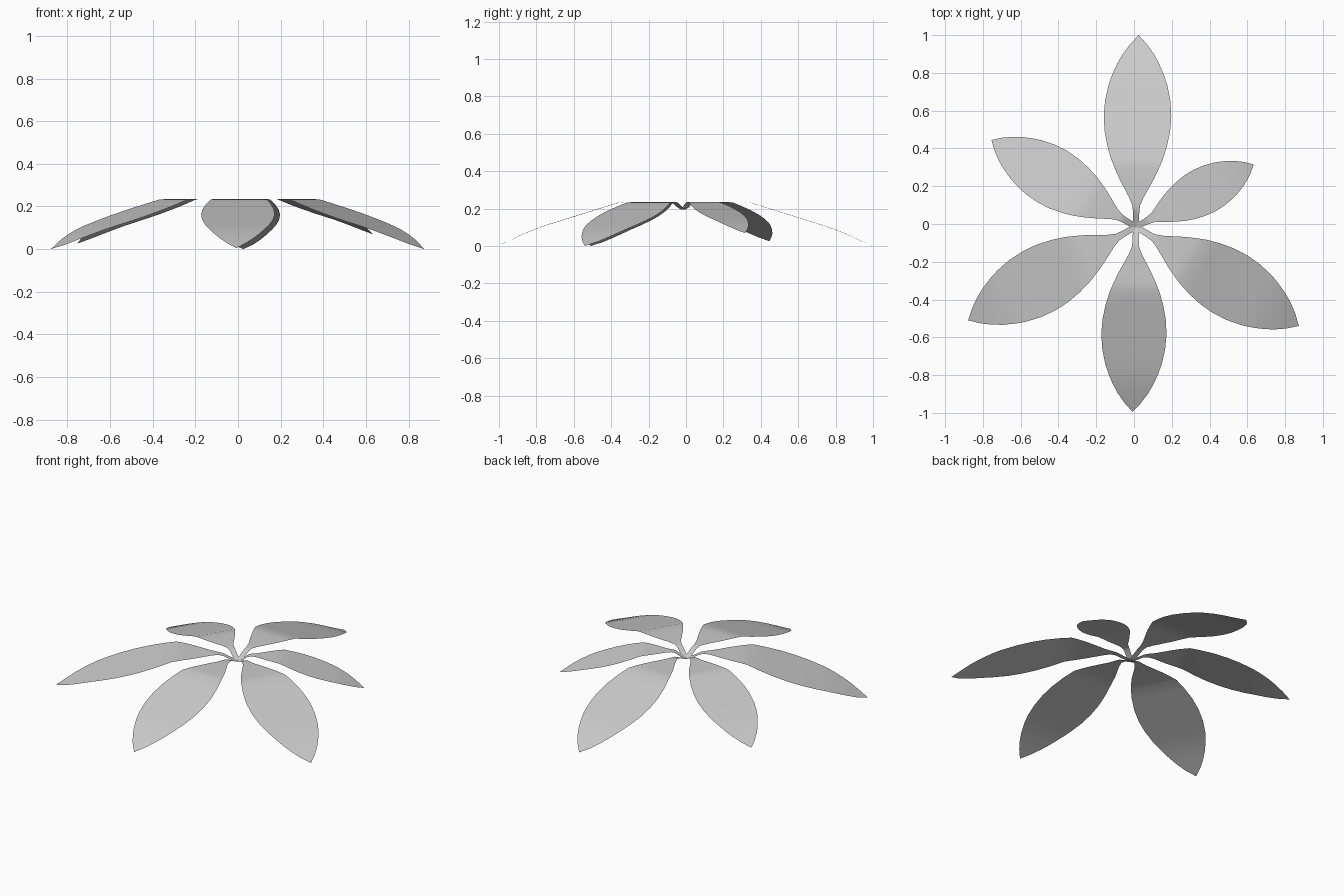
import bpy
import bmesh
from mathutils import Vector

if "Cube" in bpy.data.objects:
    bpy.data.objects.remove(bpy.data.objects["Cube"])

HUB = Vector((0.01, -0.015))
TOP = 0.235

# Leaf stations: fraction of length, half width, drop below the crown (unit leaf)
STATIONS = [
    (0.00, 0.015, 0.040), (0.04, 0.016, 0.026), (0.08, 0.017, 0.006),
    (0.11, 0.020, 0.000), (0.15, 0.036, 0.000), (0.19, 0.058, 0.000),
    (0.25, 0.090, 0.000), (0.30, 0.113, 0.000), (0.35, 0.134, 0.002),
    (0.42, 0.155, 0.024), (0.50, 0.171, 0.049), (0.58, 0.176, 0.074),
    (0.66, 0.170, 0.099), (0.74, 0.153, 0.124), (0.79, 0.136, 0.141),
    (0.85, 0.110, 0.165), (0.90, 0.082, 0.187), (0.95, 0.046, 0.211),
    (1.00, 0.000, 0.235),
]


def leaf(name, tip):
    """Single-sheet leaf running from the hub to a tip point in plan."""
    axis = Vector(tip) - HUB
    length = axis.length
    side = Vector((-axis.y, axis.x)) / length
    bm = bmesh.new()
    previous = None
    for u, half, drop in STATIONS:
        mid = HUB + axis * u
        # the stem keeps its thickness and hub height on the smaller leaves
        w = half if u < 0.12 else half * length
        z = TOP - (drop if u < 0.12 else drop * length)
        if half == 0:
            row = [bm.verts.new((mid.x, mid.y, max(z, 0.0)))]
        else:
            row = [bm.verts.new((*(mid + side * s * w), z)) for s in (1, -1)]
        if previous:
            bm.faces.new(previous[::-1] + row if len(row) == 2 else
                         [previous[1], row[0], previous[0]])
        previous = row
    # all upper sides face up
    for f in bm.faces:
        f.normal_update()
        if f.normal.z < 0:
            f.normal_flip()
    mesh = bpy.data.meshes.new(name)
    bm.to_mesh(mesh)
    bm.free()
    obj = bpy.data.objects.new(name, mesh)
    bpy.context.collection.objects.link(obj)
    for p in mesh.polygons:
        p.use_smooth = True
    return obj


# Six leaves around the hub, two of them smaller
leaf("leaf_back", (0.025, 1.0))
leaf("leaf_back_left", (-0.755, 0.445))
leaf("leaf_front_left", (-0.878, -0.51))
leaf("leaf_front", (-0.008, -0.995))
leaf("leaf_front_right", (0.873, -0.54))
leaf("leaf_back_right", (0.634, 0.315))
